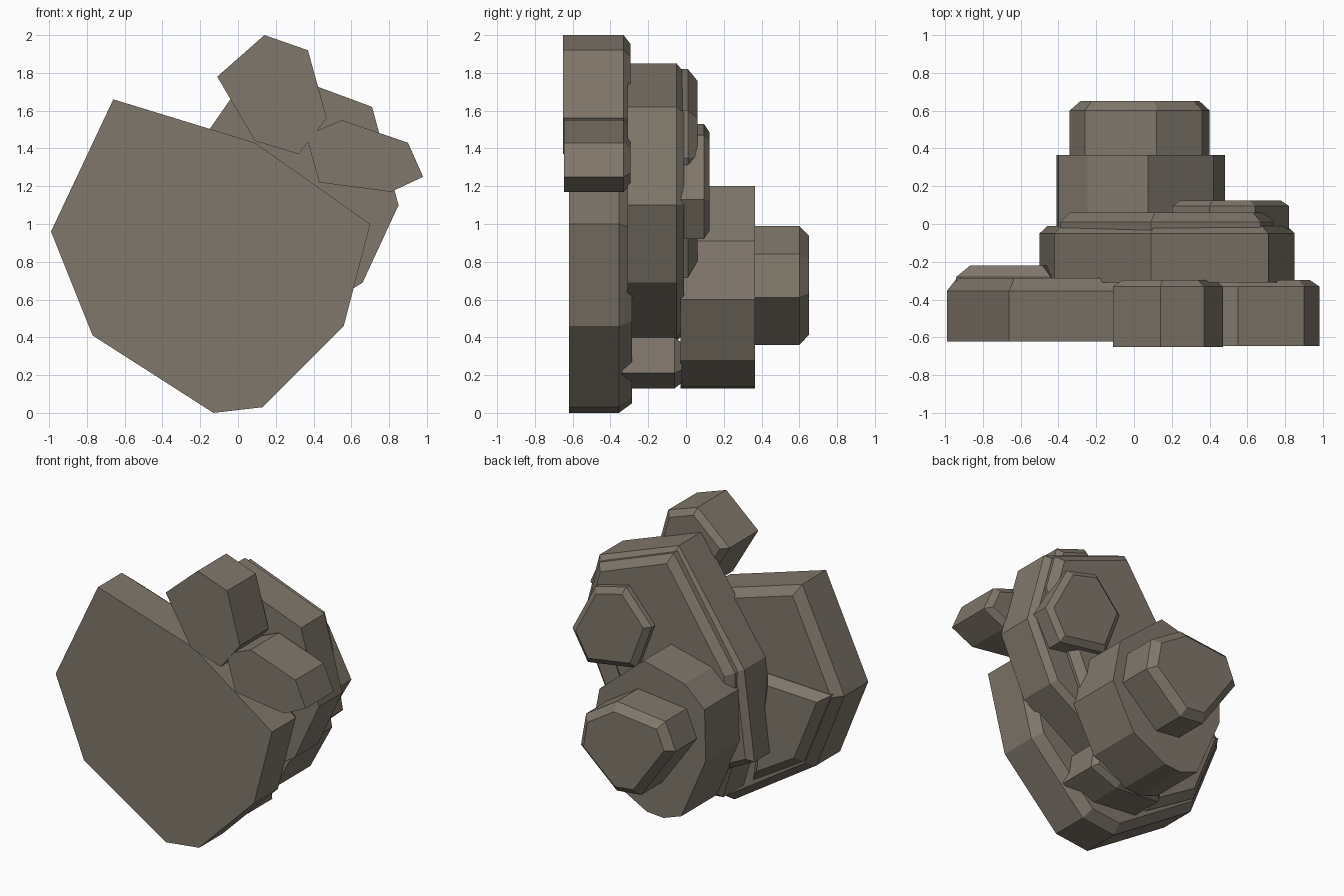
import bpy, bmesh
from mathutils import Vector

if "Cube" in bpy.data.objects:
    bpy.data.objects.remove(bpy.data.objects["Cube"])

stone = bpy.data.materials.new("warm grey stone")
stone.diffuse_color = (0.215, 0.185, 0.147, 1)
stone.use_nodes = True
stone.node_tree.nodes["Principled BSDF"].inputs["Base Color"].default_value = stone.diffuse_color


def inset(pts, w):
    """Move every edge of a polygon inwards by w (mitred corners)."""
    p = [Vector(q) for q in pts]
    n = len(p)
    area = sum(p[i].x * p[(i + 1) % n].y - p[(i + 1) % n].x * p[i].y for i in range(n))
    s = 1 if area > 0 else -1
    out = []
    for i in range(n):
        a = (p[i] - p[i - 1]).normalized()
        b = (p[(i + 1) % n] - p[i]).normalized()
        na, nb = Vector((-a.y, a.x)) * s, Vector((-b.y, b.x)) * s
        m = na + nb
        out.append(p[i] + m * (w / (1 + na.dot(nb))))
    return out


def slab(name, pts, y0, y1, width=0.0, depth=0.0):
    """Polygon in x/z extruded along y, with a chamfered back rim."""
    loops = [(pts, y0)]
    if width:
        loops += [(pts, y1 - depth), (inset(pts, width), y1)]
    else:
        loops += [(pts, y1)]
    bm = bmesh.new()
    rings = [[bm.verts.new((q[0], y, q[1])) for q in ps] for ps, y in loops]
    n = len(pts)
    for r0, r1 in zip(rings, rings[1:]):
        for i in range(n):
            j = (i + 1) % n
            bm.faces.new((r0[i], r0[j], r1[j], r1[i]))
    bm.faces.new(rings[0])
    bm.faces.new(rings[-1])
    bmesh.ops.recalc_face_normals(bm, faces=bm.faces)
    me = bpy.data.meshes.new(name)
    bm.to_mesh(me)
    bm.free()
    me.materials.append(stone)
    ob = bpy.data.objects.new(name, me)
    bpy.context.collection.objects.link(ob)
    return ob


# Large front slab and the raised step on its lower back
slab("front_slab", [(-.66, 1.66), (.09, 1.43), (.70, 1.0), (.56, .46), (.13, .03),
                    (-.13, 0), (-.77, .41), (-.99, .96)], -.62, -.285, .05, .07)
slab("front_slab_step", [(-.94, .98), (-.44, 1.0), (-.40, .70), (-.33, .22), (-.73, .46)],
     -.32, -.22, .05, .06)

# Middle slab and its raised step
slab("middle_slab", [(.09, 1.85), (.71, 1.62), (.85, 1.10), (.66, .69), (.20, .40),
                     (-.30, .38), (-.50, .48), (-.42, 1.11)], -.31, -.01, .04, .04)
slab("middle_slab_step", [(.09, 1.82), (.67, 1.60), (.74, 1.35), (.45, .70),
                          (-.38, .62), (-.39, 1.10)], -.05, .06, .05, .05)

# Small slab tucked under the middle
slab("lower_slab", [(.28, .40), (.31, .21), (.10, .13), (-.25, .16), (-.32, .40)],
     -.34, -.02, .03, .04)

# Small side knob
slab("side_knob", [(.40, 1.53), (.64, 1.47), (.82, 1.13), (.70, .92), (.32, .98), (.20, 1.30)],
     -.05, .125, .04, .03)

# Rear block and the knob on its end
slab("rear_block", [(.075, 1.20), (.42, .91), (.48, .60), (.31, .28), (.05, .14), (-.08, .13),
                    (-.22, .18), (-.41, .62), (-.40, .98), (-.245, 1.12)], -.03, .365)
slab("rear_knob", [(.12, .99), (.36, .84), (.40, .61), (.12, .36), (-.07, .38),
                   (-.34, .76), (-.26, .95)], .33, .65, .05, .05)

# Two front shards at the upper right
slab("upper_shard", [(-.11, 1.78), (.14, 2.0), (.37, 1.92), (.47, 1.56), (.32, 1.37), (.09, 1.44)],
     -.65, -.295, .04, .035)
slab("right_shard", [(.36, 1.47), (.55, 1.55), (.90, 1.43), (.98, 1.25), (.81, 1.17), (.43, 1.22)],
     -.645, -.295, .04, .035)
